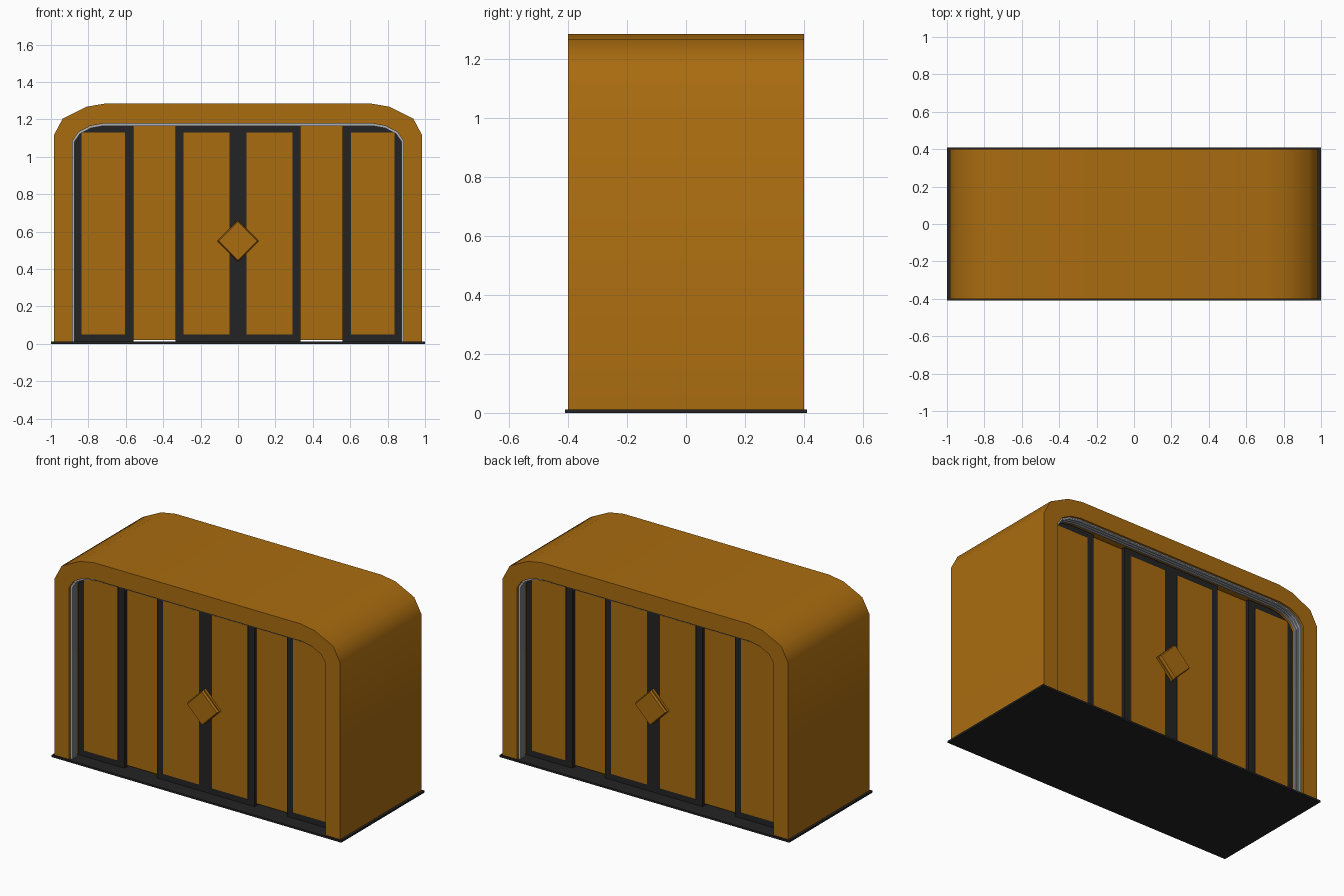
import bpy, bmesh, math

if "Cube" in bpy.data.objects:
    bpy.data.objects.remove(bpy.data.objects["Cube"])


def material(name, rgb):
    m = bpy.data.materials.new(name)
    m.diffuse_color = (*rgb, 1)
    m.use_nodes = True
    m.node_tree.nodes["Principled BSDF"].inputs["Base Color"].default_value = m.diffuse_color
    return m


ORANGE = material("amber_paint", (0.40, 0.15, 0.005))
DARK = material("charcoal", (0.017, 0.017, 0.017))
GREY = material("light_grey_metal", (0.42, 0.44, 0.48))


def finish(name, bm, mat):
    bmesh.ops.recalc_face_normals(bm, faces=bm.faces)
    me = bpy.data.meshes.new(name)
    bm.to_mesh(me)
    bm.free()
    me.materials.append(mat)
    me.shade_smooth()
    me.set_sharp_from_angle(angle=math.radians(40))
    ob = bpy.data.objects.new(name, me)
    bpy.context.collection.objects.link(ob)
    return ob


def prism(name, pts, y0, y1, mat, front_scale=1.0, centre=(0, 0)):
    """Extrude an x-z outline from y0 to y1, optionally tapering at y0."""
    bm = bmesh.new()
    cx, cz = centre
    a = [bm.verts.new((cx + (x - cx) * front_scale, y0, cz + (z - cz) * front_scale))
         for x, z in pts]
    b = [bm.verts.new((x, y1, z)) for x, z in pts]
    bm.faces.new(a)
    bm.faces.new(b[::-1])
    for i in range(len(pts)):
        j = (i + 1) % len(pts)
        bm.faces.new((a[i], a[j], b[j], b[i]))
    return finish(name, bm, mat)


def rect(x0, x1, z0, z1):
    return [(x0, z0), (x1, z0), (x1, z1), (x0, z1)]


def arch(name, outer, inner, y0, y1, mat):
    """Arch band between two half outlines, mirrored in x."""
    def full(half):
        return half + [(-x, z) for x, z in half[::-1]]
    bm = bmesh.new()
    loops = [[bm.verts.new((x, y, z)) for x, z in full(half)]
             for half, y in ((outer, y0), (outer, y1), (inner, y1), (inner, y0))]
    n = len(loops[0])
    for k in range(4):
        p, q = loops[k], loops[(k + 1) % 4]
        for i in range(n - 1):
            bm.faces.new((p[i], p[i + 1], q[i + 1], q[i]))
    for i in (0, n - 1):
        bm.faces.new([l[i] for l in loops])
    return finish(name, bm, mat)


BASE = 0.012
OUTER = [(0.985, BASE), (0.985, 1.115), (0.937, 1.205), (0.81, 1.268), (0.71, 1.285)]
INNER = [(0.885, BASE), (0.885, 1.085), (0.852, 1.133), (0.79, 1.165), (0.72, 1.178)]
NORMALS = [(1, 0), (0.97, 0.24), (0.7, 0.7), (0.35, 0.94), (0.1, 1)]


def inset(d):
    return [(x - d * nx, z - d * nz) for (x, z), (nx, nz) in zip(INNER, NORMALS)]


# Base plate and tunnel-shaped shell
prism("base_plate", rect(-1, 1, 0, BASE), -0.41, 0.41, DARK)
arch("shell", OUTER, INNER, -0.40, 0.40, ORANGE)

# The same doorway on the front (s = 1) and on the back (s = -1)
for s, side in ((1, "front"), (-1, "back")):
    # Ribbed metal track lining the opening
    arch(side + "_track", INNER, inset(0.006), s * -0.387, s * -0.333, GREY)
    for i in range(3):
        y = -0.385 + i * 0.019
        arch(f"{side}_track_rib_{i + 1}", inset(0.005), inset(0.012),
             s * y, s * (y + 0.011), GREY)

    # Centre leaf with two inlaid panels
    prism(side + "_centre_leaf", rect(-0.335, 0.335, BASE, 1.172),
          s * -0.318, s * -0.27, DARK)
    edge = inset(0.008)
    for m, hand in ((-1, "left"), (1, "right")):
        # Outer leaf follows the rounded corner of the opening
        leaf = [(0.56, BASE)] + edge + [(0.56, edge[-1][1])]
        prism(f"{side}_{hand}_outer_leaf", [(m * x, z) for x, z in leaf],
              s * -0.318, s * -0.27, DARK)
        for part, a, b in (("outer", 0.605, 0.837), ("centre", 0.045, 0.292)):
            prism(f"{side}_{hand}_{part}_panel", rect(m * a, m * b, 0.05, 1.13),
                  s * -0.322, s * -0.316, ORANGE)
        # Plain recessed slab between the leaves
        prism(f"{side}_{hand}_recessed_slab", rect(m * 0.325, m * 0.57, 0.022, 1.17),
              s * -0.295, s * -0.275, ORANGE)

    # Layered diamond lock in the middle
    c = (0, 0.55)
    for i, (r, y0, y1, k) in enumerate(((0.11, -0.335, -0.310, 1.0),
                                        (0.102, -0.342, -0.335, 1.0),
                                        (0.11, -0.356, -0.342, 0.93))):
        prism(f"{side}_lock_layer_{i + 1}",
              [(r, c[1]), (0, c[1] + r), (-r, c[1]), (0, c[1] - r)],
              s * y0, s * y1, ORANGE, k, c)
